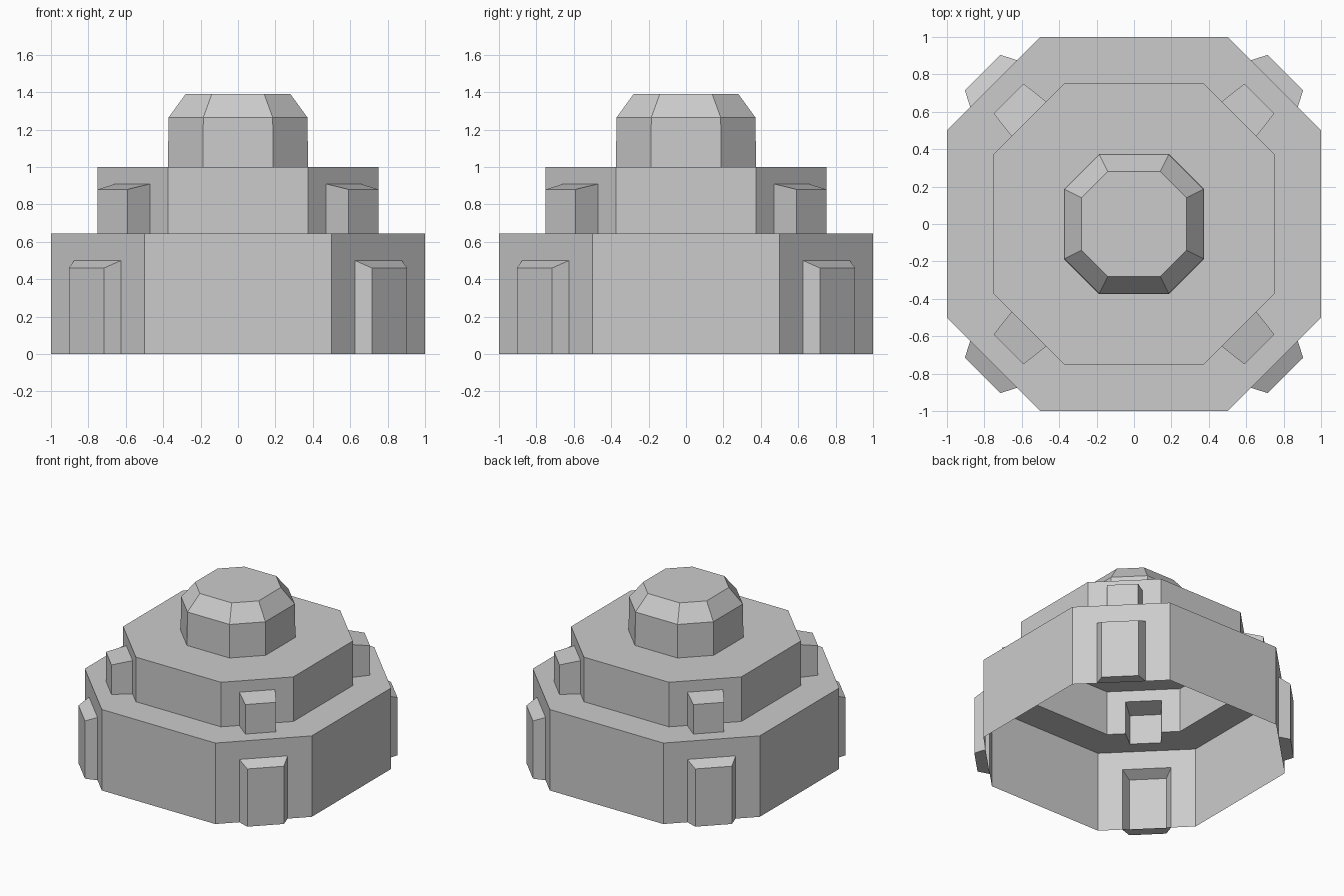
import bpy, bmesh
from math import radians, sqrt
from mathutils import Vector, Matrix

if "Cube" in bpy.data.objects:
    bpy.data.objects.remove(bpy.data.objects["Cube"])

R2 = sqrt(2)
# (radius, bottom, top) of each tier; corners are cut at half the radius
LOW, UP, CROWN = (1.0, 0.0, 0.645), (0.75, 0.645, 1.0), (0.375, 1.0, 1.265)
# buttress: outer distance, outer half width, wall half width, outer top, wall top
LOW_B = (1.62 / R2, 0.134, 0.177, 0.46, 0.50)
UP_B = (1.34 / R2, 0.113, 0.131, 0.88, 0.91)


def side(r, diagonal):
    """Distance from the axis and half length of one octagon side."""
    return (1.5 * r / R2, 0.5 * r / R2) if diagonal else (r, 0.5 * r)


def make(name, build):
    """Run build(face, angle, diagonal) for all eight sides and make an object."""
    bm = bmesh.new()
    for k in range(8):
        rot = Matrix.Rotation(radians(45 * k), 3, 'Z')

        def face(pts):  # pts are (distance out, along side, height)
            f = bm.faces.new([bm.verts.new(rot @ Vector(p)) for p in pts])
            f.normal_update()
            c = f.calc_center_median()
            if f.normal.dot(Vector((c.x, c.y, 1 if c.z > 0.01 else -1))) < 0:
                f.normal_flip()
        build(face, k % 2 == 1)
    bmesh.ops.remove_doubles(bm, verts=bm.verts[:], dist=0.0005)
    # close the flat top of the crown
    if name == "crown":
        top = max(v.co.z for v in bm.verts)
        edges = [e for e in bm.edges if all(v.co.z > top - 0.001 for v in e.verts)]
        bmesh.ops.contextual_create(bm, geom=edges)
        for f in bm.faces:
            f.normal_update()
            if f.normal.z < -0.5:
                f.normal_flip()
    me = bpy.data.meshes.new(name)
    bm.to_mesh(me)
    bm.free()
    bpy.context.collection.objects.link(bpy.data.objects.new(name, me))


def tier(name, dims, butt, inner_r, inner_butt):
    """Hollow octagonal wall and ledge, left open behind the buttresses."""
    r, z0, z1 = dims

    def build(face, diag):
        d, h = side(r, diag)
        di, hi = side(inner_r, diag)
        wall = [(d, h, z0), (d, h, z1), (d, -h, z1), (d, -h, z0)]
        ledge = [(di, hi, z1), (d, h, z1), (d, -h, z1), (di, -hi, z1)]
        if diag:
            w, t = butt[2], butt[4]
            wall += [(d, -w, z0), (d, -w, t), (d, w, t), (d, w, z0)]
            if inner_butt:
                bd, bw, iw = inner_butt[:3]
                ledge += [(di, -iw, z1), (bd, -bw, z1), (bd, bw, z1), (di, iw, z1)]
        face(wall)
        face(ledge)
    make(name, build)


def buttresses(name, dims, butt, closed):
    """Tapered blocks with a sloping top on the four diagonal sides."""
    r, z0, _ = dims
    d1, w1, w0, t1, t0 = butt

    def build(face, diag):
        if not diag:
            return
        d0 = side(r, True)[0]
        face([(d1, -w1, z0), (d1, w1, z0), (d1, w1, t1), (d1, -w1, t1)])
        face([(d0, -w0, t0), (d1, -w1, t1), (d1, w1, t1), (d0, w0, t0)])
        for s in (-1, 1):
            face([(d0, s * w0, z0), (d1, s * w1, z0), (d1, s * w1, t1), (d0, s * w0, t0)])
        if closed:
            face([(d0, -w0, z0), (d1, -w1, z0), (d1, w1, z0), (d0, w0, z0)])
    make(name, build)


def crown(face, diag):
    # upright wall, then a sloping bevel
    profile = [(CROWN[0], CROWN[1]), (0.371, CROWN[2]), (0.28, 1.39)]
    for (ra, za), (rb, zb) in zip(profile, profile[1:]):
        (da, ha), (db, hb) = side(ra, diag), side(rb, diag)
        face([(da, -ha, za), (da, ha, za), (db, hb, zb), (db, -hb, zb)])


tier("lower_tier", LOW, LOW_B, UP[0], UP_B)
tier("upper_tier", UP, UP_B, CROWN[0], None)
buttresses("lower_buttresses", LOW, LOW_B, True)
buttresses("upper_buttresses", UP, UP_B, False)
make("crown", crown)
